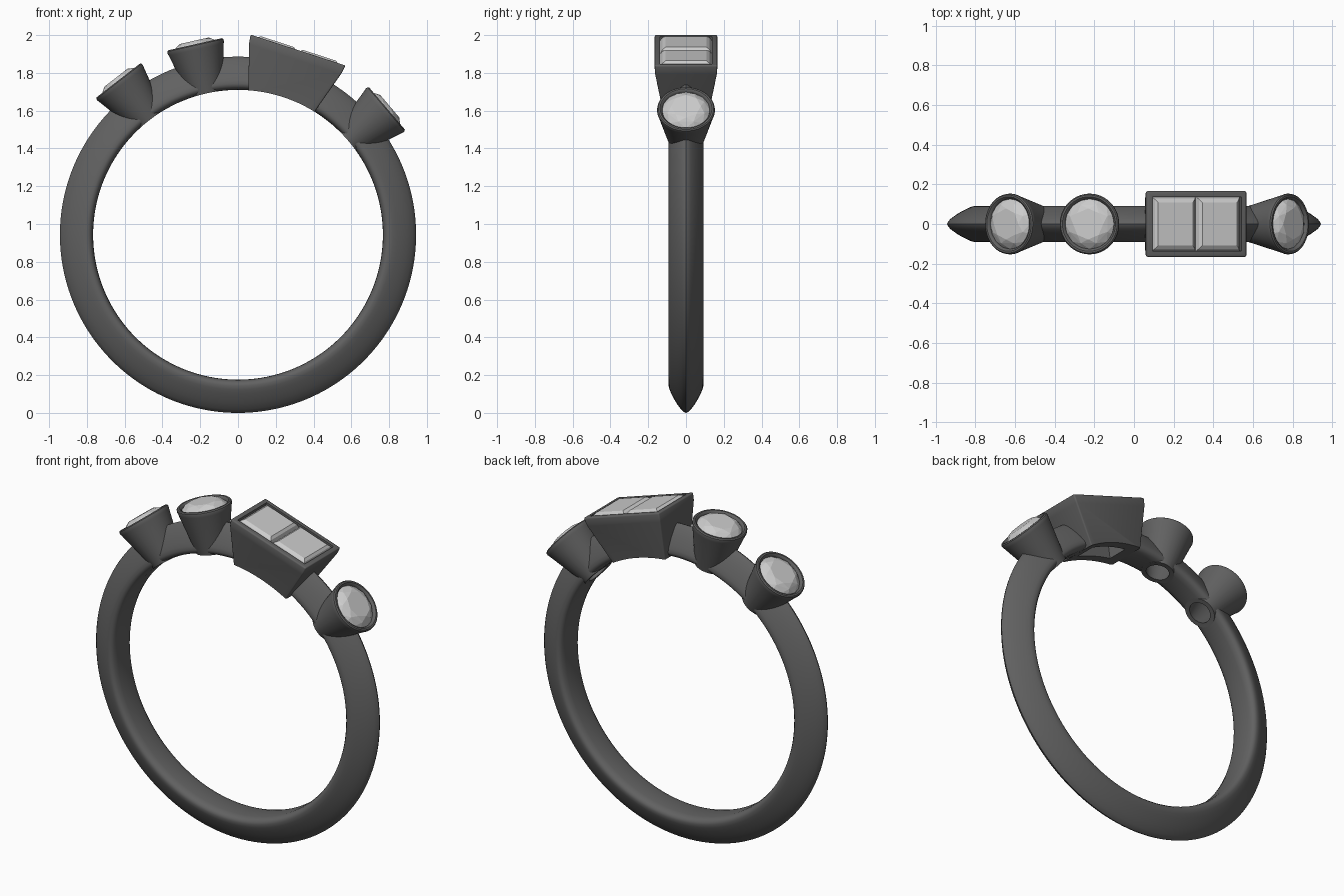
import bpy, bmesh
from math import sin, cos, pi, radians
from mathutils import Matrix, Vector

if "Cube" in bpy.data.objects:
    bpy.data.objects.remove(bpy.data.objects["Cube"])

C = 0.943                       # height of the ring centre
INNER = 0.767                   # finger hole radius


def place(angle):
    """Local z points outward from the ring centre, leaning towards +x."""
    return Matrix.Translation((0, 0, C)) @ Matrix.Rotation(radians(angle), 4, 'Y')


def material(name, v):
    m = bpy.data.materials.new(name)
    m.diffuse_color = (v, v, v, 1)
    m.use_nodes = True
    m.node_tree.nodes["Principled BSDF"].inputs["Base Color"].default_value = m.diffuse_color
    return m


METAL = material("dark_metal", 0.12)
STONE = material("pale_stone", 0.6)


def finish(bm, name, matrix, mat=METAL):
    bmesh.ops.transform(bm, matrix=matrix, verts=bm.verts)
    bmesh.ops.recalc_face_normals(bm, faces=bm.faces)
    me = bpy.data.meshes.new(name)
    bm.to_mesh(me)
    bm.free()
    me.materials.append(mat)
    ob = bpy.data.objects.new(name, me)
    bpy.context.collection.objects.link(ob)
    return ob


def lathe(name, profile, matrix, steps):
    """Revolve a closed (radius, height) loop around local z."""
    bm = bmesh.new()
    rings = [[bm.verts.new((r * cos(2 * pi * i / steps), r * sin(2 * pi * i / steps), h))
              for r, h in profile] for i in range(steps)]
    n = len(profile)
    for i in range(steps):
        a, b = rings[i], rings[(i + 1) % steps]
        for j in range(n):
            k = (j + 1) % n
            bm.faces.new((a[j], b[j], b[k], a[k]))
    return finish(bm, name, matrix)


def hull(name, points, matrix, mat=METAL, bevel=0):
    """Convex solid around a set of points."""
    bm = bmesh.new()
    for p in points:
        bm.verts.new(p)
    bmesh.ops.convex_hull(bm, input=bm.verts)
    bmesh.ops.dissolve_limit(bm, angle_limit=0.01, verts=bm.verts, edges=bm.edges)
    if bevel:
        bmesh.ops.bevel(bm, geom=bm.edges[:], offset=bevel, segments=3,
                        profile=0.5, affect='EDGES')
    return finish(bm, name, matrix, mat)


def circle(r, h, n, turn=0.0):
    return [(r * cos(2 * pi * (i + turn) / n), r * sin(2 * pi * (i + turn) / n), h)
            for i in range(n)]


def rect(u, v, h, cu=0.0):
    return [(cu + su * u, sv * v, h) for su in (-1, 1) for sv in (-1, 1)]


def cut(ob, cutters):
    bpy.context.view_layer.objects.active = ob
    for c in cutters:
        m = ob.modifiers.new("cut", 'BOOLEAN')
        m.operation, m.solver, m.object = 'DIFFERENCE', 'EXACT', c
        bpy.ops.object.modifier_apply(modifier=m.name)


def smooth(ob, angle=35):
    bpy.ops.object.select_all(action='DESELECT')
    ob.select_set(True)
    bpy.context.view_layer.objects.active = ob
    bpy.ops.object.shade_smooth_by_angle(angle=radians(angle))


# Band: pointed dome cross-section revolved about y
half = [(0.768, 0.05), (0.774, 0.075), (0.785, 0.088), (0.80, 0.092), (0.82, 0.087),
        (0.843, 0.077), (0.87, 0.063), (0.895, 0.048), (0.925, 0.026), (0.938, 0.011)]
profile = [(INNER, 0)] + half + [(C, 0)] + [(r, -y) for r, y in reversed(half)]
AXIS_Y = Matrix.Translation((0, 0, C)) @ Matrix.Rotation(pi / 2, 4, 'X')
band = lathe("band", profile, AXIS_Y, 160)

# Finger hole cutter that trims the settings
finger = hull("finger_cutter", circle(INNER, -0.4, 160) + circle(INNER, 0.4, 160), AXIS_Y)
cutters, metal = [finger], [band]

# Round tapered cups with brilliant-cut stones
cup = [(0.052, 0.72), (0.080, 0.72), (0.149, 1.005), (0.153, 1.018), (0.152, 1.028),
       (0.146, 1.034), (0.137, 1.034), (0.129, 1.028), (0.125, 1.018), (0.120, 0.99)]
for i, angle in enumerate((-37.8, -12.7, 49.7), 1):
    M = place(angle)
    seat = lathe(f"round_setting_{i}", cup, M, 64)
    cut(seat, [finger])
    metal.append(seat)
    hole = hull(f"hole_cutter_{i}", circle(0.055, 0.70, 32) + circle(0.122, 0.99, 32), M)
    cut(band, [hole])
    cutters.append(hole)
    hull(f"round_stone_{i}",
         circle(0.078, 1.053, 8) + circle(0.105, 1.041, 8, 0.5) + circle(0.127, 1.018, 16)
         + circle(0.127, 1.012, 16) + circle(0.03, 0.925, 8, 0.5) + [(0, 0, 0.905)],
         M, STONE)

# Rectangular tapered box setting, open underneath
M = place(18)
box = hull("box_setting", rect(0.177, 0.118, 0.72) + rect(0.258, 0.165, 0.985)
           + rect(0.264, 0.166, 1.028), M, bevel=0.008)
cavity = hull("box_cavity_cutter", rect(0.10, 0.05, 0.70) + rect(0.215, 0.12, 0.985), M)
mouth = hull("box_mouth_cutter", rect(0.235, 0.137, 0.98) + rect(0.235, 0.137, 1.1), M)
cut(box, [finger, cavity, mouth])
cut(band, [cavity])
cutters += [cavity, mouth]
metal.append(box)

# Two step-cut stones side by side
for i, u in enumerate((-0.117, 0.117), 1):
    hull(f"step_stone_{i}",
         rect(0.092, 0.108, 1.037, u) + rect(0.106, 0.125, 1.026, u)
         + rect(0.116, 0.137, 1.006, u) + rect(0.116, 0.137, 0.998, u)
         + rect(0.07, 0.08, 0.93, u) + rect(0.005, 0.04, 0.89, u), M, STONE)

for c in cutters:
    bpy.data.objects.remove(c)
for ob in metal:
    smooth(ob)
